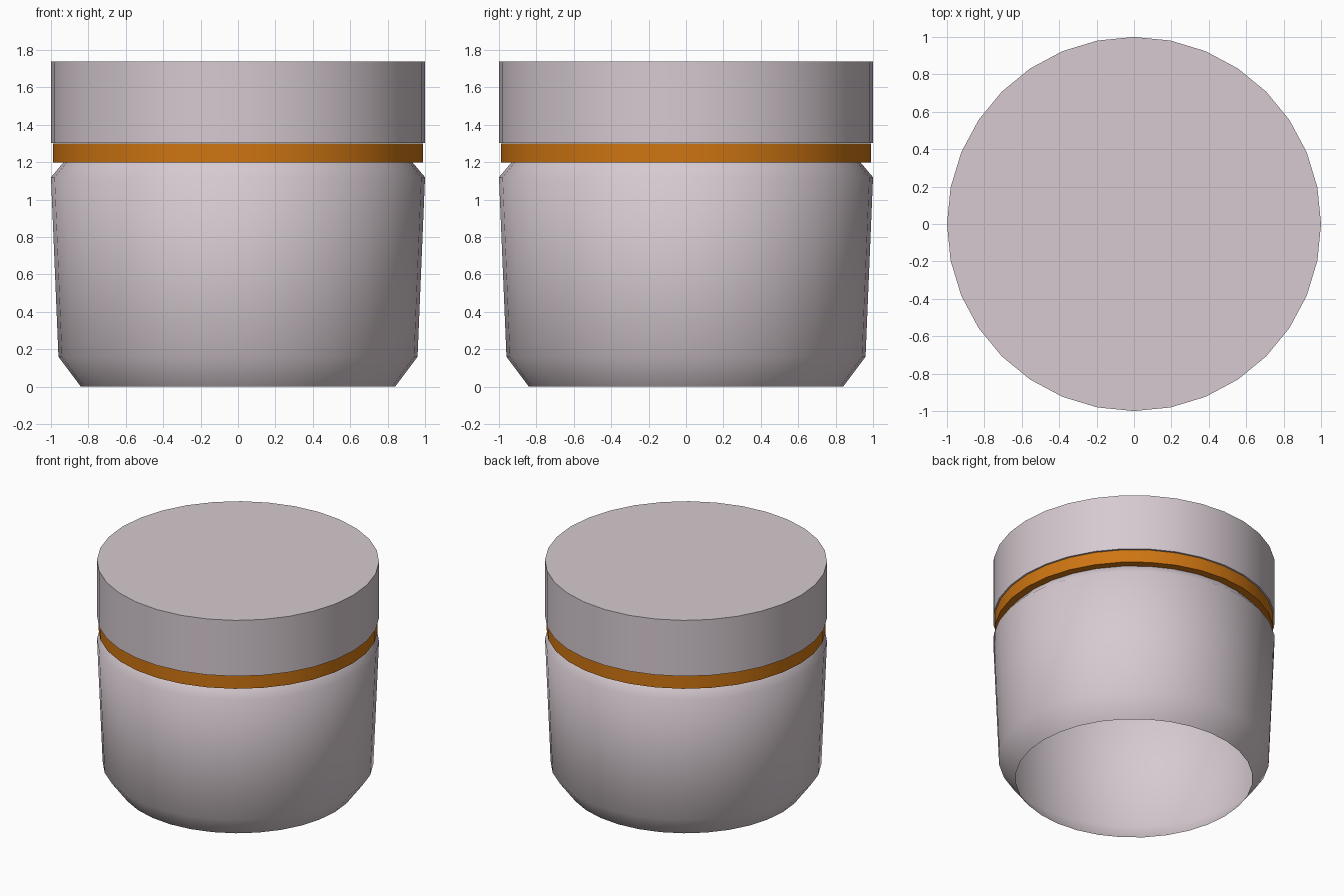
import bpy
import bmesh
import math

SIDES = 32

cube = bpy.data.objects.get("Cube")
if cube:
    bpy.data.objects.remove(cube, do_unlink=True)


def make_material(name, rgb):
    mat = bpy.data.materials.new(name)
    mat.use_nodes = True
    colour = (*rgb, 1.0)
    mat.diffuse_color = colour
    bsdf = mat.node_tree.nodes["Principled BSDF"]
    bsdf.inputs["Base Color"].default_value = colour
    bsdf.inputs["Roughness"].default_value = 0.6
    return mat


def lathe(name, profile, material, cap_top=False):
    """Spin a (radius, height) profile, listed bottom to top, about z."""
    bm = bmesh.new()
    rings = []
    for radius, z in profile:
        ring = []
        for i in range(SIDES):
            a = math.tau * i / SIDES
            ring.append(bm.verts.new((radius * math.cos(a), radius * math.sin(a), z)))
        rings.append(ring)
    for low, high in zip(rings, rings[1:]):
        for i in range(SIDES):
            j = (i + 1) % SIDES
            bm.faces.new((low[i], low[j], high[j], high[i]))
    if cap_top:
        bm.faces.new(rings[-1])
    mesh = bpy.data.meshes.new(name)
    bm.to_mesh(mesh)
    bm.free()
    mesh.materials.append(material)
    obj = bpy.data.objects.new(name, mesh)
    bpy.context.collection.objects.link(obj)
    bpy.ops.object.select_all(action="DESELECT")
    obj.select_set(True)
    bpy.context.view_layer.objects.active = obj
    bpy.ops.object.shade_smooth_by_angle(angle=math.radians(50))
    return obj


mauve = make_material("pale mauve", (0.67, 0.59, 0.63))
amber = make_material("amber orange", (0.62, 0.18, 0.006))

# Thin-walled tapered body, open underneath, with chamfered foot and shoulder
lathe("jar_body", [(0.84, 0.0), (0.96, 0.16), (1.0, 1.12), (0.93, 1.203)], mauve)

# Coloured band with a narrow ledge below it
lathe("collar_band", [(0.925, 1.2), (0.99, 1.2), (0.99, 1.3)], amber)

# Lid with a small lip over the band and a flat top
lathe("lid", [(0.985, 1.303), (1.0, 1.303), (1.0, 1.74)], mauve, cap_top=True)
